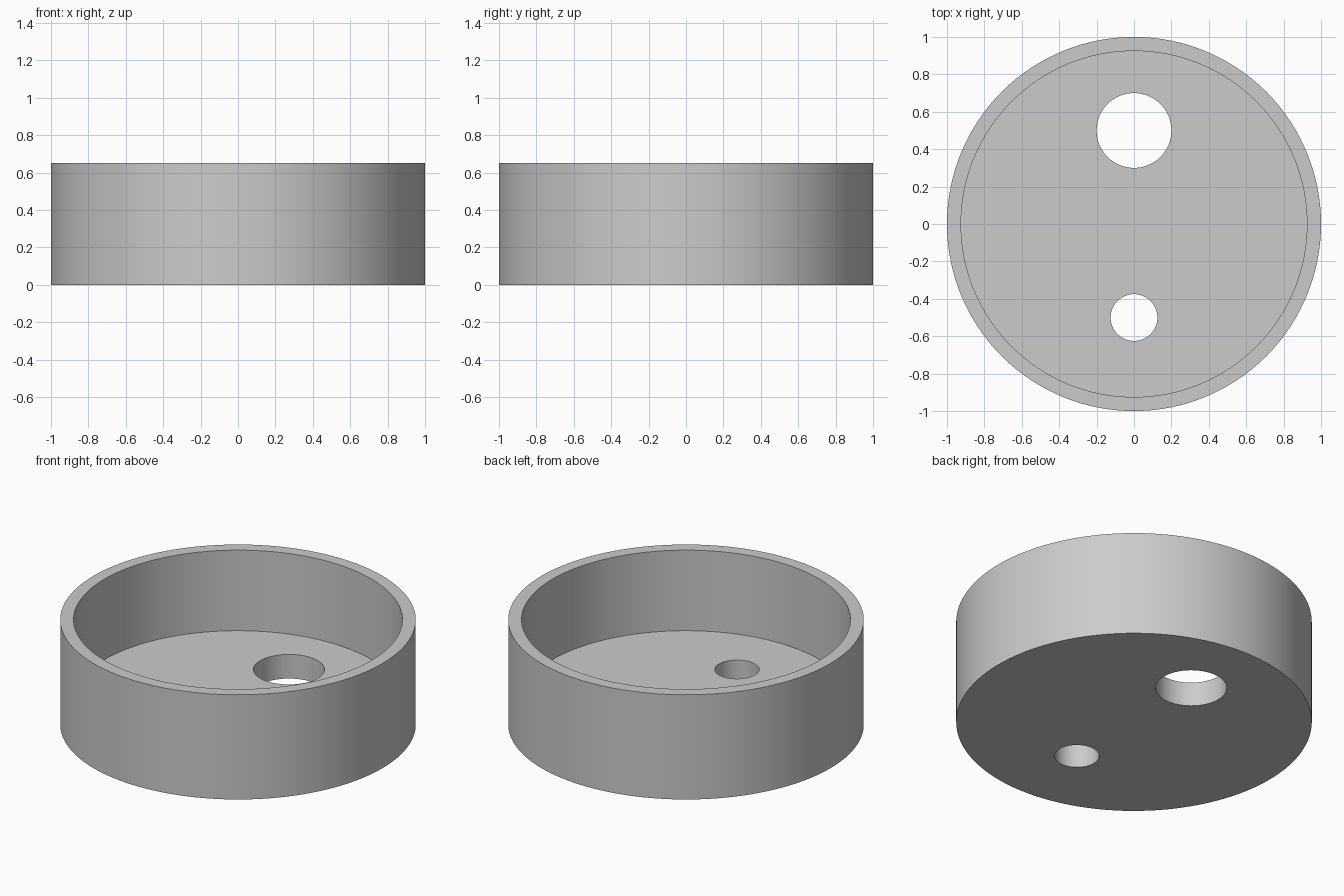
import bpy
import math

RADIUS, HEIGHT = 1.0, 0.65
INNER_RADIUS, FLOOR = 0.925, 0.15

cube = bpy.data.objects.get("Cube")
if cube:
    bpy.data.objects.remove(cube, do_unlink=True)

# Single plain grey
grey = bpy.data.materials.new("plain grey")
grey.use_nodes = True
colour = (0.6, 0.6, 0.6, 1)
grey.diffuse_color = colour
grey.node_tree.nodes["Principled BSDF"].inputs["Base Color"].default_value = colour


def cylinder(name, radius, bottom, top, y=0.0, sides=128):
    bpy.ops.mesh.primitive_cylinder_add(
        vertices=sides, radius=radius, depth=top - bottom,
        location=(0, y, (bottom + top) / 2))
    obj = bpy.context.object
    obj.name = name
    obj.data.materials.append(grey)
    return obj


# Round body
dish = cylinder("round_dish", RADIUS, 0, HEIGHT)

# Hollow inside and the two through holes in the floor
cutters = [
    cylinder("cavity_cutter", INNER_RADIUS, FLOOR, HEIGHT + 0.2),
    cylinder("large_hole_cutter", 0.2, -0.2, FLOOR + 0.2, y=0.5, sides=64),
    cylinder("small_hole_cutter", 0.125, -0.2, FLOOR + 0.2, y=-0.5, sides=64),
]

bpy.ops.object.select_all(action="DESELECT")
dish.select_set(True)
bpy.context.view_layer.objects.active = dish
for cutter in cutters:
    cutter.hide_render = True
    cut = dish.modifiers.new(cutter.name, "BOOLEAN")
    cut.operation = "DIFFERENCE"
    cut.solver = "EXACT"
    cut.object = cutter
    bpy.ops.object.modifier_apply(modifier=cut.name)
    bpy.data.objects.remove(cutter, do_unlink=True)

# Smooth walls with crisp rims
bpy.ops.object.shade_smooth_by_angle(angle=math.radians(30))
